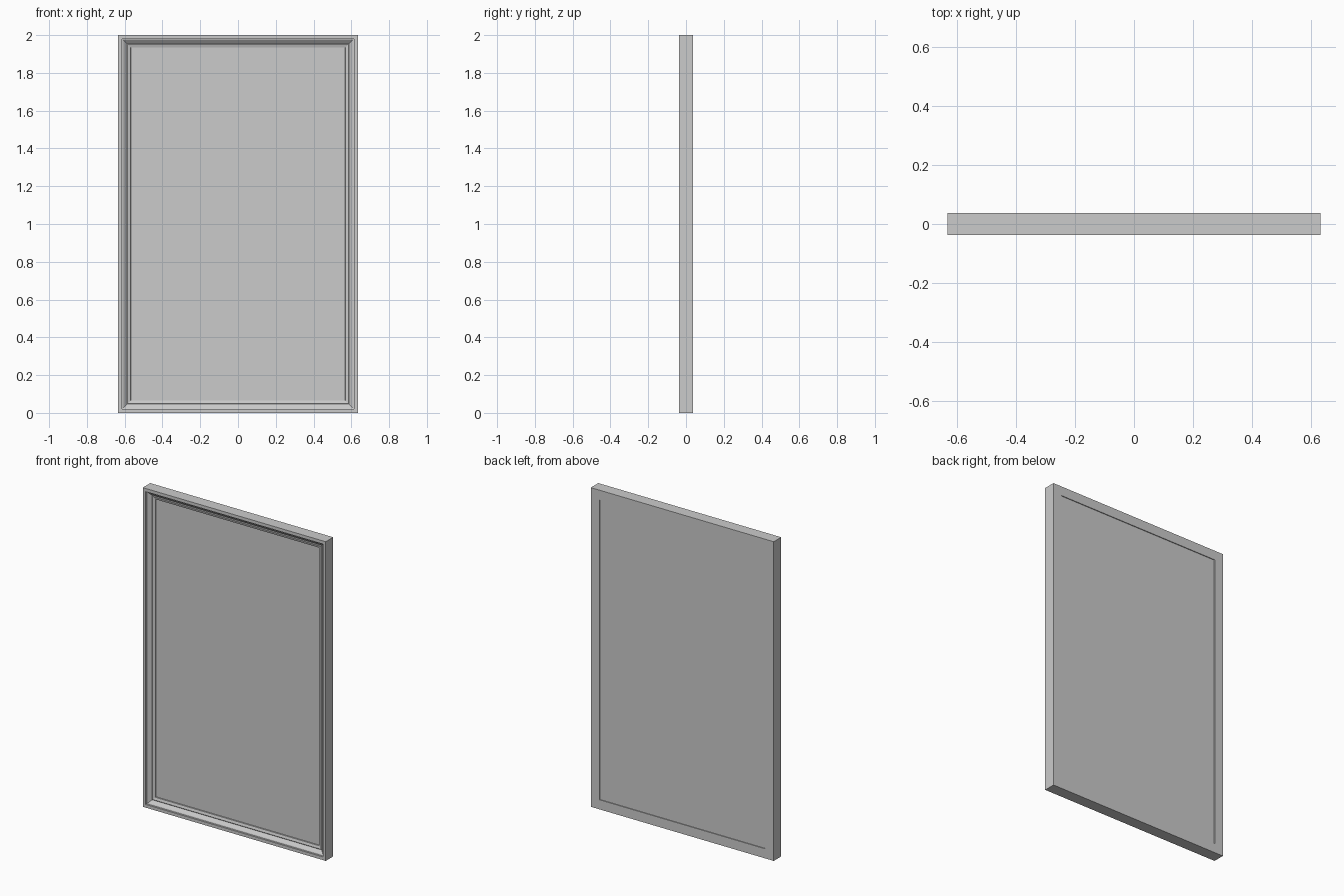
import bpy, bmesh

if "Cube" in bpy.data.objects:
    bpy.data.objects.remove(bpy.data.objects["Cube"])

W, H = 0.634, 2.0

def mitred_frame(name, profile):
    # sweep a closed (inset, depth) profile round a rectangle with mitred corners
    bm = bmesh.new()
    loops = []
    for i, y in profile:
        x = W - i
        loops.append([bm.verts.new(p) for p in
                      ((-x, y, i), (x, y, i), (x, y, H - i), (-x, y, H - i))])
    n = len(loops)
    for k in range(n):
        a, b = loops[k], loops[(k + 1) % n]
        for c in range(4):
            d = (c + 1) % 4
            bm.faces.new((a[c], a[d], b[d], b[c]))
    bmesh.ops.recalc_face_normals(bm, faces=bm.faces)
    return finish(name, bm)

def finish(name, bm):
    me = bpy.data.meshes.new(name)
    bm.to_mesh(me)
    bm.free()
    ob = bpy.data.objects.new(name, me)
    bpy.context.collection.objects.link(ob)
    return ob

# moulded frame: flat lip, small step, slope, inner bead, flat back
mitred_frame("frame", [
    (0, -0.037), (0.020, -0.037), (0.021, -0.028), (0.027, -0.026),
    (0.046, -0.010), (0.050, -0.013), (0.066, -0.008), (0.067, 0.010),
    (0.060, 0.030), (0.060, 0.037), (0, 0.037)])

# flat panel held inside the frame
bm = bmesh.new()
bmesh.ops.create_cube(bm, size=1)
for v in bm.verts:
    v.co.x *= 2 * (W - 0.058)
    v.co.y = v.co.y * 0.032 + 0.016
    v.co.z = v.co.z * (H - 0.116) + H / 2
finish("panel", bm)
